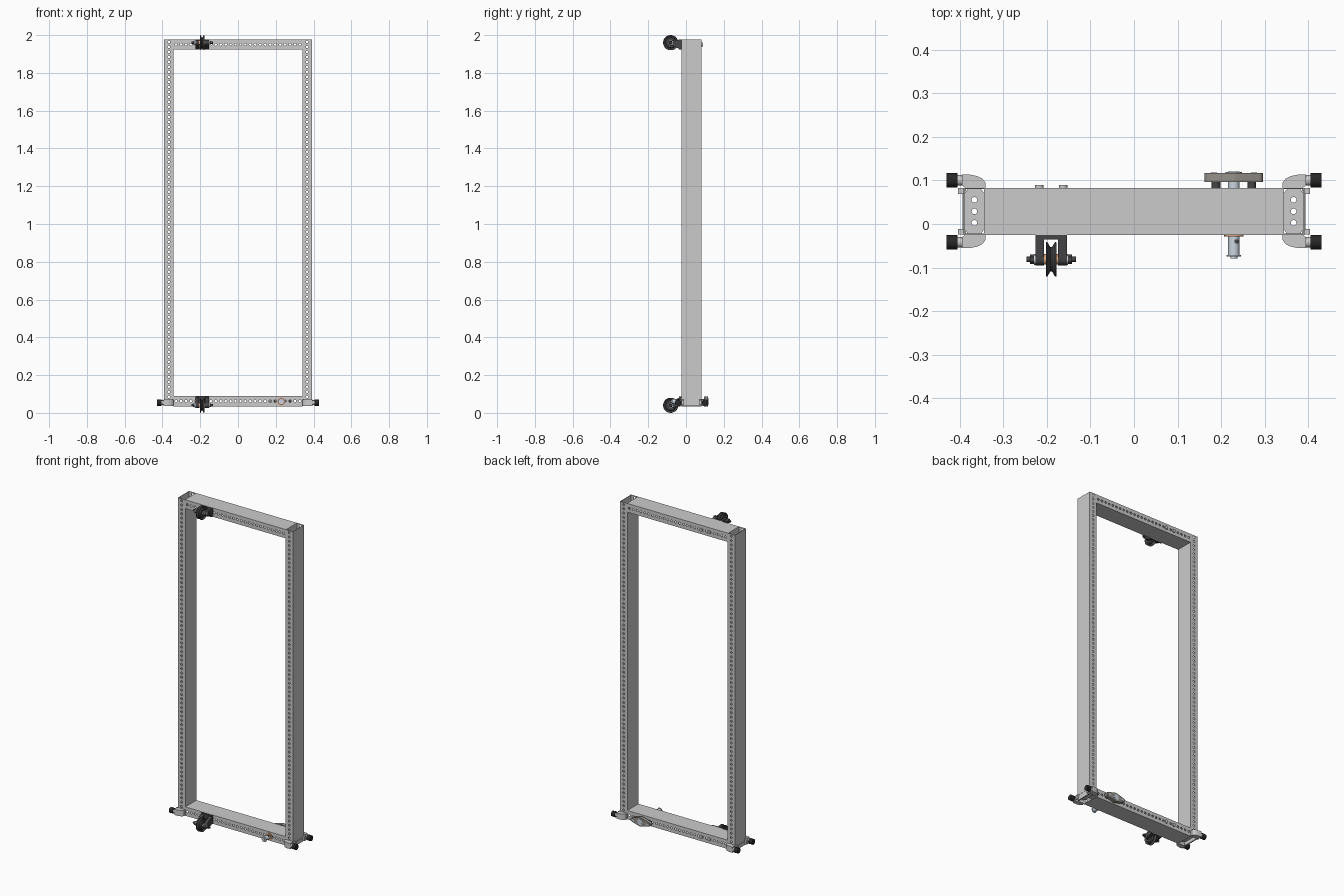
import bpy, bmesh, math
from math import sin, cos, pi, radians

if "Cube" in bpy.data.objects:
    bpy.data.objects.remove(bpy.data.objects["Cube"])

Y0, Y1, YC = -0.025, 0.083, 0.029      # frame depth
ZB, ZT = 0.062, 1.950                  # beam centre heights


def material(name, r, g, b):
    m = bpy.data.materials.new(name)
    m.diffuse_color = (r, g, b, 1)
    m.use_nodes = True
    m.node_tree.nodes["Principled BSDF"].inputs["Base Color"].default_value = m.diffuse_color
    return m


DARK = material("dark_metal", 0.06, 0.06, 0.065)
RUBBER = material("rubber", 0.02, 0.02, 0.02)
BRONZE = material("bronze", 0.75, 0.38, 0.2)
CAST = material("cast_iron", 0.3, 0.28, 0.25)
STEEL = material("steel", 0.6, 0.67, 0.75)


def finish(name, bm, mat=None, smooth=False):
    bmesh.ops.remove_doubles(bm, verts=bm.verts, dist=1e-5)
    bmesh.ops.recalc_face_normals(bm, faces=bm.faces)
    me = bpy.data.meshes.new(name)
    bm.to_mesh(me)
    bm.free()
    ob = bpy.data.objects.new(name, me)
    bpy.context.collection.objects.link(ob)
    if mat:
        me.materials.append(mat)
    if smooth:
        bpy.ops.object.select_all(action='DESELECT')
        ob.select_set(True)
        bpy.context.view_layer.objects.active = ob
        bpy.ops.object.shade_smooth_by_angle(angle=radians(35))
    return ob


AXES = {'x': lambda u, v, t: (t, u, v),
        'y': lambda u, v, t: (u, t, v),
        'z': lambda u, v, t: (u, v, t)}


def add_prism(bm, pts, a, b, f):
    lo = [bm.verts.new(f(u, v, a)) for u, v in pts]
    hi = [bm.verts.new(f(u, v, b)) for u, v in pts]
    bm.faces.new(lo)
    bm.faces.new(hi)
    for i in range(len(pts)):
        j = (i + 1) % len(pts)
        bm.faces.new((lo[i], lo[j], hi[j], hi[i]))


def prism(name, pts, a, b, axis, mat=None, smooth=False):
    bm = bmesh.new()
    add_prism(bm, pts, a, b, AXES[axis])
    return finish(name, bm, mat, smooth)


def circle(u, v, r, n=24):
    return [(u + r * cos(2 * pi * i / n), v + r * sin(2 * pi * i / n)) for i in range(n)]


def rect(u0, u1, v0, v1):
    return [(u0, v0), (u1, v0), (u1, v1), (u0, v1)]


def rod(name, u, v, r, a, b, axis, mat=None, n=24):
    return prism(name, circle(u, v, r, n), a, b, axis, mat, n > 6)


def add_perforated(bm, f, length, width, n, r, w0, w1, seg=16):
    """Strip with a row of n round holes; f maps (along, across, depth)."""
    p = length / n
    for c in range(n):
        uc = -length / 2 + (c + 0.5) * p
        rings = []
        for i in range(seg):
            a = 2 * pi * i / seg
            k = max(abs(cos(a)), abs(sin(a)))
            o = (uc + p / 2 * cos(a) / k, width / 2 * sin(a) / k)
            h = (uc + r * cos(a), r * sin(a))
            rings.append([bm.verts.new(f(*q, w)) for q in (o, h) for w in (w0, w1)] + [o])
        for i in range(seg):
            A, B = rings[i], rings[(i + 1) % seg]
            bm.faces.new((A[0], B[0], B[2], A[2]))
            bm.faces.new((A[1], A[3], B[3], B[1]))
            bm.faces.new((A[2], B[2], B[3], A[3]))
            (ua, va), (ub, vb) = A[4], B[4]
            edge = abs(abs(va + vb) - width) < 1e-6
            end = abs(abs(ua + ub) - length) < 1e-6
            if edge or end:
                bm.faces.new((A[0], A[1], B[1], B[0]))


def tube(name, f, length, width, n, wall=0.003):
    """Hollow rectangular tube, holes in its front and back walls."""
    bm = bmesh.new()
    for a in (Y0, Y1 - wall):
        add_perforated(bm, f, length, width, n, 0.0065, a, a + wall)
    h = length / 2
    for s in (-1, 1):
        v0, v1 = sorted((s * width / 2, s * (width / 2 - wall)))
        add_prism(bm, rect(-h, h, v0, v1), Y0, Y1, f)
    return finish(name, bm)


# Frame
for z, label in ((ZB, "bottom"), (ZT, "top")):
    tube(label + "_beam", lambda u, v, w, z=z: (u, w, z + v), 0.682, 0.054, 26)
for s, label in ((-1, "left"), (1, "right")):
    tube(label + "_upright", lambda u, v, w, s=s: (s * 0.366 + v, w, 1.0245 + u), 1.905, 0.05, 72)

# Corner feet: drilled plate, curved ears, tabs and rubber rollers
EAR = [(0.341, 0.052), (0.341, 0.066), (0.348, 0.075), (0.36, 0.081), (0.375, 0.084),
       (0.395, 0.084), (0.395, 0.06), (0.385, 0.052)]
for s, label in ((-1, "left"), (1, "right")):
    cx = s * 0.366
    bm = bmesh.new()
    add_perforated(bm, lambda u, v, w: (cx + v, YC + u, w), 0.079, 0.048, 3, 0.0065, 0.058, 0.072)
    for e in (-1, 1):
        pts = [(cx - 0.024, YC + e * 0.0395), (cx + 0.024, YC + e * 0.0395),
               (cx + 0.013, YC + e * 0.054), (cx - 0.013, YC + e * 0.054)]
        add_prism(bm, pts, 0.058, 0.072, AXES['z'])
    finish(label + "_foot_plate", bm)
    # low rim joining the front and back ears
    prism(label + "_foot_rim", rect(*sorted((s * 0.386, s * 0.393)), -0.02, 0.078),
          0.037, 0.06, 'z')
    for e, side in ((-1, "front"), (1, "back")):
        tag = label + "_" + side
        prism(tag + "_foot_ear", [(s * x, YC + e * y) for x, y in EAR], 0.037, 0.072, 'z', None, True)
        prism(tag + "_foot_tab", rect(*sorted((s * 0.385, s * 0.404)),
              *sorted((YC + e * 0.04, YC + e * 0.053))), 0.042, 0.068, 'z')
        y = YC + e * 0.071
        rod(tag + "_roller_hub", y, 0.054, 0.012, s * 0.39, s * 0.408, 'x')
        rod(tag + "_roller", y, 0.054, 0.0165, s * 0.405, s * 0.43, 'x', RUBBER)

# Pulleys: forked bracket, grooved wheel, axle and mounting bolts
PX, PY = -0.19, -0.081
WHEEL = [(-0.011, 0.008), (-0.011, 0.026), (-0.006, 0.03), (-0.012, 0.039), (-0.009, 0.04),
         (-0.002, 0.028), (0.002, 0.028), (0.009, 0.04), (0.012, 0.039), (0.006, 0.03),
         (0.011, 0.026), (0.011, 0.008)]
for label, zb, zw in (("bottom", ZB, 0.04), ("top", ZT, 1.96)):
    tag = label + "_pulley_"
    prism(tag + "mount", rect(PX - 0.036, PX + 0.036, zb - 0.026, zb + 0.026),
          -0.036, Y0, 'y', DARK)
    cheek = [(Y0, zb + 0.026), (Y0, zb - 0.026)]
    cheek += [(PY + 0.014 * cos(a), zw + 0.014 * sin(a))
              for a in [radians(270 - 20 * i) for i in range(10)]]
    for s, side in ((-1, "left"), (1, "right")):
        prism(tag + side + "_cheek", cheek, PX + s * 0.016, PX + s * 0.036, 'x', DARK, True)
        rod(tag + side + "_bushing", PY, zw, 0.012, PX + s * 0.0105, PX + s * 0.0165, 'x', BRONZE)
        rod(tag + side + "_washer", PY, zw, 0.0125, PX + s * 0.036, PX + s * 0.039, 'x', STEEL)
        rod(tag + side + "_nut", PY, zw, 0.011, PX + s * 0.039, PX + s * 0.048, 'x', DARK, 6)
        bx = PX + s * 0.0275
        rod(tag + side + "_bolt", bx, zb, 0.0055, -0.03, Y1 + 0.003, 'y')
        rod(tag + side + "_bolt_head", bx, zb, 0.010, Y1, Y1 + 0.007, 'y')
    rod(tag + "axle", PY, zw, 0.006, PX - 0.057, PX + 0.057, 'x', DARK)
    bm = bmesh.new()
    N = 48
    rings = [[bm.verts.new((PX + x, PY + r * cos(2 * pi * i / N), zw + r * sin(2 * pi * i / N)))
              for x, r in WHEEL] for i in range(N)]
    for i in range(N):
        A, B = rings[i], rings[(i + 1) % N]
        for j in range(len(WHEEL)):
            k = (j + 1) % len(WHEEL)
            bm.faces.new((A[j], A[k], B[k], B[j]))
    finish(tag + "wheel", bm, DARK, True)

# Drive shaft with two-bolt flange bearing behind the bottom beam
SX, SZ = 0.229, 0.06
t = math.degrees(math.acos(0.015 / 0.055))
outline = []
for du, r, a0, a1 in ((0.055, 0.012, -t, t), (0, 0.027, t, 180 - t),
                      (-0.055, 0.012, 180 - t, 180 + t), (0, 0.027, 180 + t, 360 - t)):
    for i in range(9):
        a = radians(a0 + (a1 - a0) * i / 8)
        outline.append((SX + du + r * cos(a), SZ + r * sin(a)))
# drop the repeated tangent points
outline = [p for i, p in enumerate(outline) if math.dist(p, outline[i - 1]) > 1e-3]
prism("bearing_flange", outline, 0.096, 0.117, 'y', CAST, True)
rod("bearing_boss", SX, SZ, 0.019, 0.117, 0.119, 'y', STEEL)
for s, side in ((-1, "left"), (1, "right")):
    rod(side + "_bearing_spacer", SX + s * 0.041, SZ, 0.010, Y1, 0.096, 'y', DARK)
    rod(side + "_bearing_bolt", SX + s * 0.046, SZ, 0.007, 0.117, 0.118, 'y', STEEL)
rod("drive_shaft", SX, SZ, 0.013, -0.074, 0.12, 'y', STEEL)
rod("shaft_tip", SX, SZ, 0.008, -0.079, -0.074, 'y', STEEL)
rod("shaft_clip", SX, SZ, 0.0165, -0.074, -0.071, 'y', STEEL)
rod("shaft_washer", SX, SZ, 0.022, -0.029, Y0, 'y', BRONZE)
rod("shaft_pin", SX + 0.006, -0.04, 0.005, SZ, SZ + 0.014, 'z', DARK, 12)
